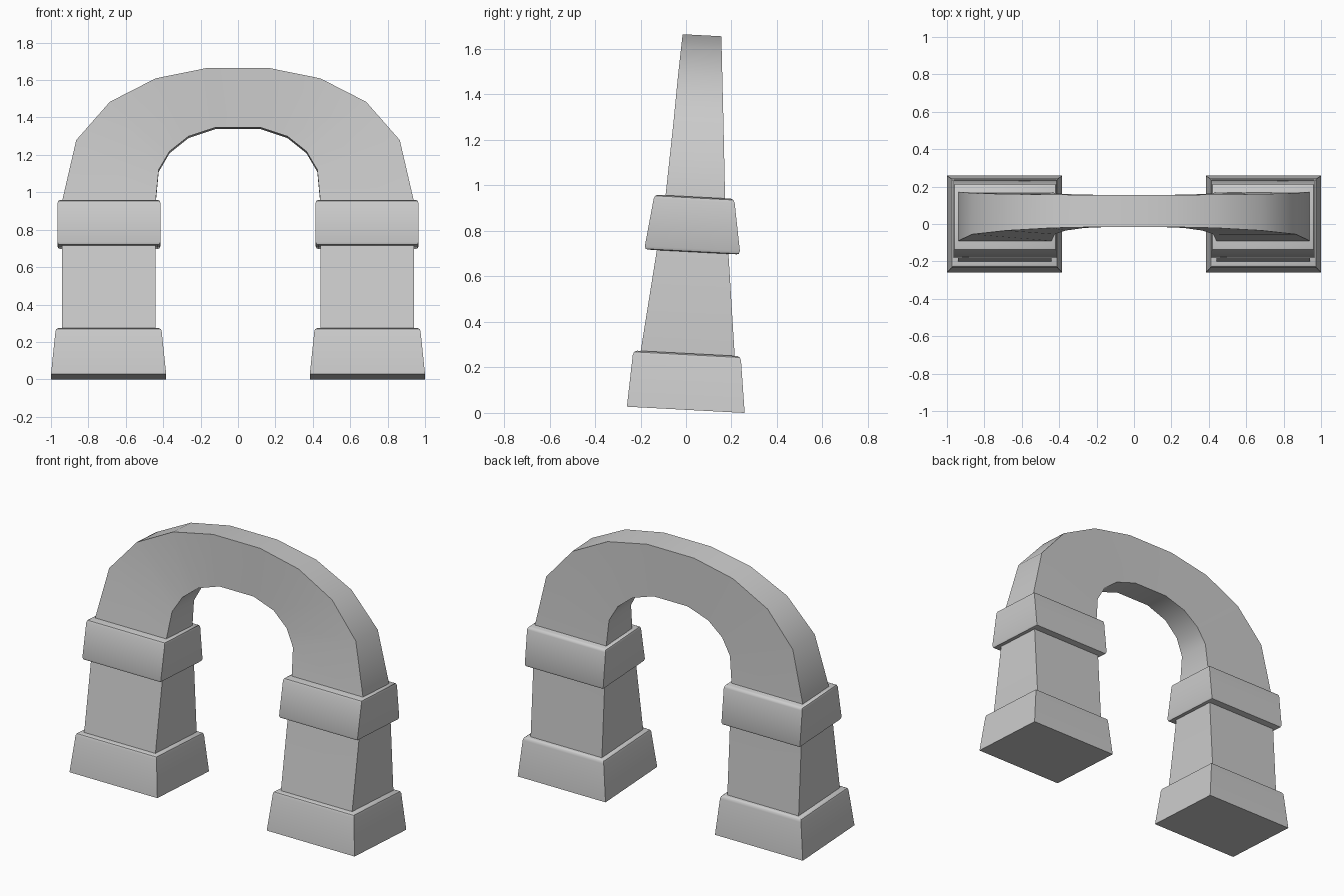
import bpy, bmesh
from math import radians

if "Cube" in bpy.data.objects:
    bpy.data.objects.remove(bpy.data.objects["Cube"])

TILT = 0.053  # the whole model leans slightly: front edges sit higher than back


def loft(name, rings):
    """Closed skin over a list of four-cornered rings."""
    bm = bmesh.new()
    loops = [[bm.verts.new((x, y, z - TILT * y)) for x, y, z in r] for r in rings]
    for a, b in zip(loops, loops[1:]):
        for i in range(4):
            j = (i + 1) % 4
            bm.faces.new((a[i], a[j], b[j], b[i]))
    bm.faces.new(loops[0])
    bm.faces.new(loops[-1])
    bmesh.ops.recalc_face_normals(bm, faces=bm.faces[:])
    me = bpy.data.meshes.new(name)
    bm.to_mesh(me)
    bm.free()
    ob = bpy.data.objects.new(name, me)
    bpy.context.collection.objects.link(ob)
    bpy.ops.object.select_all(action='DESELECT')
    ob.select_set(True)
    bpy.context.view_layer.objects.active = ob
    bpy.ops.object.shade_smooth_by_angle(angle=radians(40))
    return ob


def block(name, cx, levels):
    """Stacked rectangles: half width, front y, back y, height."""
    return loft(name, [[(cx - w, f, z), (cx + w, f, z), (cx + w, b, z), (cx - w, b, z)]
                       for w, f, b, z in levels])


# Arch with pillars: outer x, outer z, inner x, inner z, front y, back y
stations = [
    (0.94, 0.20, 0.44, 0.20, -0.209, 0.218),
    (0.94, 0.95, 0.44, 0.95, -0.090, 0.172),
    (0.865, 1.276, 0.424, 1.118, -0.055, 0.165),
    (0.685, 1.482, 0.366, 1.217, -0.035, 0.160),
    (0.44, 1.608, 0.265, 1.298, -0.021, 0.157),
    (0.165, 1.664, 0.12, 1.346, -0.015, 0.155),
]
path = [(1, s) for s in stations] + [(-1, s) for s in reversed(stations)]
loft("arch", [[(m * ox, f, oz), (m * ix, f, iz), (m * ix, b, iz), (m * ox, b, oz)]
              for m, (ox, oz, ix, iz, f, b) in path])

for side, m in (("left", -1), ("right", 1)):
    # Flared foot with rounded top rim
    block(side + "_base", m * 0.692, [
        (0.308, -0.26, 0.258, 0.0135),
        (0.284, -0.234, 0.242, 0.243),
        (0.280, -0.228, 0.237, 0.256),
        (0.270, -0.216, 0.226, 0.262),
    ])
    # Collar with rounded rims
    block(side + "_collar", m * 0.69, [
        (0.262, -0.166, 0.224, 0.709),
        (0.270, -0.177, 0.232, 0.712),
        (0.275, -0.181, 0.237, 0.724),
        (0.275, -0.142, 0.214, 0.935),
        (0.271, -0.136, 0.209, 0.947),
        (0.262, -0.125, 0.199, 0.952),
    ])
